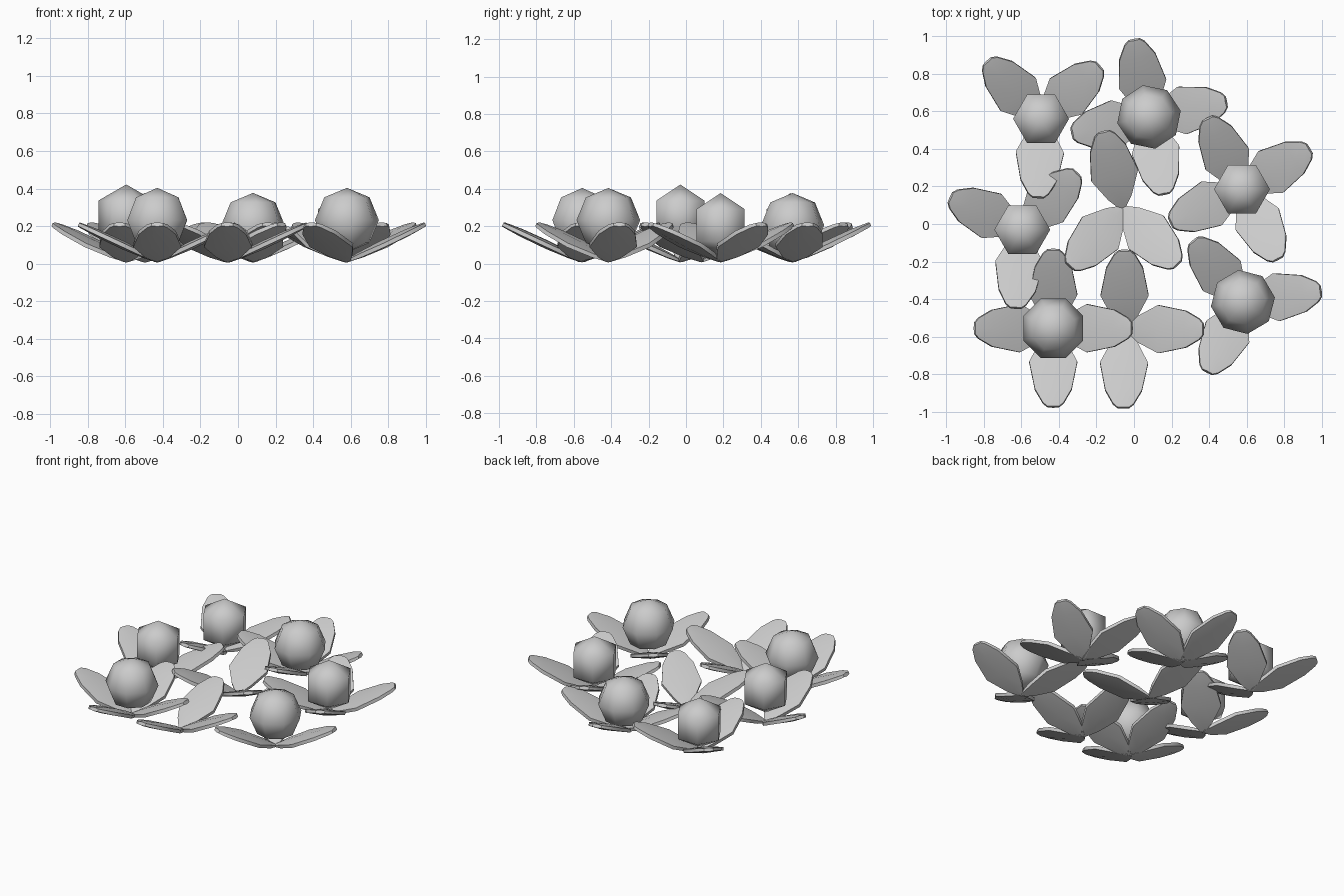
import bpy, bmesh
from math import radians
from mathutils import Matrix, Vector

if "Cube" in bpy.data.objects:
    bpy.data.objects.remove(bpy.data.objects["Cube"])

# Each plant: name, base x, y, leaf angles, berry (segments, rings, spin, centre z) or None
PLANTS = [
    ("back_left",   -0.495, 0.56,  (42, 133, 268),       (6, 3, 30, 0.205)),
    ("left",        -0.595, -0.03, (46, 156, 265),       (6, 3, 30, 0.25)),
    ("back",         0.08,  0.57,  (11, 101, 192, 281),  (8, 4, 11, 0.205)),
    ("right",        0.575, 0.185, (31, 116, 205, 297),  (6, 3, 30, 0.205)),
    ("front_right",  0.58,  -0.415, (8, 129, 243),       (8, 4, 8, 0.232)),
    ("front_left",  -0.43,  -0.555, (0, 90, 180, 270),   (8, 4, 22, 0.232)),
    ("middle",      -0.06,  0.085, (104, 228, 314),      None),
    ("front_middle", -0.05, -0.56, (0, 90, 269),         None),
]
BERRY_R = 0.172
TILT = 25
# Leaf stations: distance along, half width, middle thickness
STATIONS = [(0.0, 0.015, 0.008), (0.07, 0.065, 0.016), (0.20, 0.128, 0.022),
            (0.36, 0.098, 0.020), (0.44, 0.055, 0.014), (0.462, 0.03, 0.012)]


def finish(bm, name, angle):
    bmesh.ops.recalc_face_normals(bm, faces=bm.faces)
    me = bpy.data.meshes.new(name)
    bm.to_mesh(me)
    bm.free()
    ob = bpy.data.objects.new(name, me)
    bpy.context.collection.objects.link(ob)
    bpy.ops.object.select_all(action='DESELECT')
    bpy.context.view_layer.objects.active = ob
    ob.select_set(True)
    bpy.ops.object.shade_smooth_by_angle(angle=radians(angle))
    return ob


# Thick blunt leaf, rising outward from the plant base
def add_leaf(bm, x, y, angle):
    m = (Matrix.Translation((x, y, 0.014))
         @ Matrix.Rotation(radians(angle), 4, 'Z')
         @ Matrix.Rotation(radians(-TILT), 4, 'Y'))
    rings = []
    for u, w, t in STATIONS:
        e = min(0.011, t * 0.7)
        section = [(-w, e), (0, t), (w, e), (w, -e), (0, -t), (-w, -e)]
        rings.append([bm.verts.new(m @ Vector((u, v, z))) for v, z in section])
    for a, b in zip(rings, rings[1:]):
        for i in range(6):
            j = (i + 1) % 6
            bm.faces.new((a[i], a[j], b[j], b[i]))
    bm.faces.new(rings[0])
    bm.faces.new(rings[-1])


for name, x, y, angles, berry in PLANTS:
    bm = bmesh.new()
    for a in angles:
        add_leaf(bm, x, y, a)
    finish(bm, name + "_leaves", 40)

    # Low-poly berry: poles plus evenly spaced rings
    if berry:
        seg, rows, spin, z = berry
        bm = bmesh.new()
        bmesh.ops.create_uvsphere(
            bm, u_segments=seg, v_segments=rows, radius=BERRY_R,
            matrix=Matrix.Translation((x, y, z)) @ Matrix.Rotation(radians(spin), 4, 'Z'))
        finish(bm, name + "_berry", 80)
